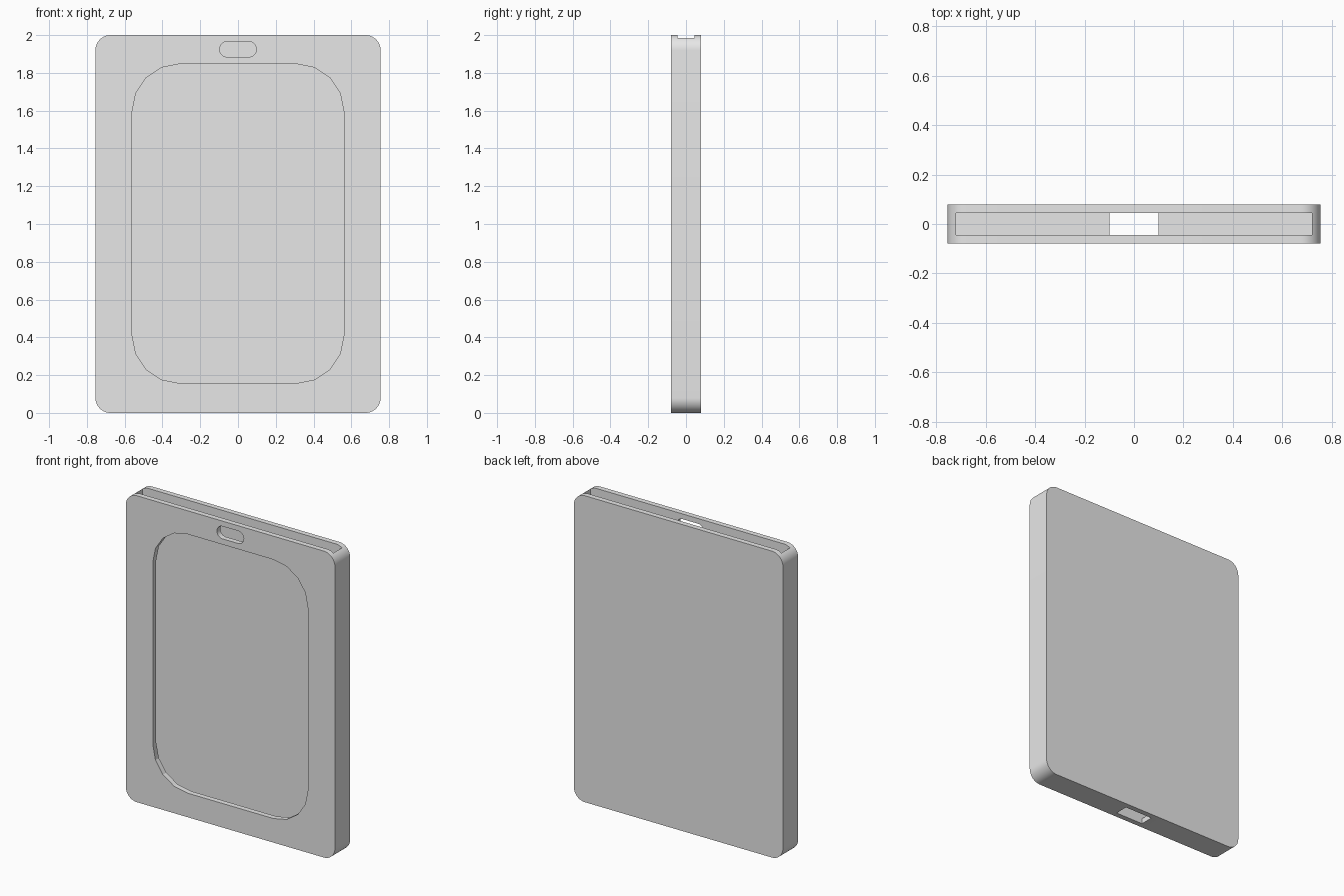
import bpy, bmesh, math

cube = bpy.data.objects.get("Cube")
if cube:
    bpy.data.objects.remove(cube, do_unlink=True)

HALF_W, HALF_D, HEIGHT, WALL = 0.755, 0.079, 2.0, 0.035
IN_W, IN_D = HALF_W - WALL, HALF_D - WALL

grey = bpy.data.materials.new("plain_grey")
grey.use_nodes = True
grey.diffuse_color = (0.8, 0.8, 0.8, 1)
grey.node_tree.nodes["Principled BSDF"].inputs["Base Color"].default_value = (0.8, 0.8, 0.8, 1)


def rounded_rect(half_w, z0, z1, radius, segments):
    """Counter-clockwise outline in x and z."""
    points = []
    corners = [(1, z1 - radius), (-1, z1 - radius), (-1, z0 + radius), (1, z0 + radius)]
    for i, (side, cz) in enumerate(corners):
        for s in range(segments + 1):
            a = math.pi / 2 * (i + s / segments)
            points.append((side * (half_w - radius) + radius * math.cos(a),
                           cz + radius * math.sin(a)))
    return points


def prism(name, outline, y0, y1):
    """Extrude an x-z outline along y."""
    bm = bmesh.new()
    face = bm.faces.new([bm.verts.new((x, y0, z)) for x, z in outline])
    extruded = bmesh.ops.extrude_face_region(bm, geom=[face])["geom"]
    bmesh.ops.translate(bm, vec=(0, y1 - y0, 0),
                        verts=[v for v in extruded if isinstance(v, bmesh.types.BMVert)])
    bmesh.ops.remove_doubles(bm, verts=bm.verts, dist=1e-5)
    bmesh.ops.recalc_face_normals(bm, faces=bm.faces)
    mesh = bpy.data.meshes.new(name)
    bm.to_mesh(mesh)
    bm.free()
    mesh.materials.append(grey)
    obj = bpy.data.objects.new(name, mesh)
    bpy.context.collection.objects.link(obj)
    return obj


# Outer shell
holder = prism("card_holder", rounded_rect(HALF_W, 0, HEIGHT, 0.08, 12), -HALF_D, HALF_D)

# Card pocket open at the top, with a push-out hole through the floor
half = [(0.1, -0.1), (0.1, WALL), (IN_W, WALL), (IN_W, HEIGHT + 0.1)]
pocket = prism("pocket_cutter", half + [(-x, z) for x, z in reversed(half)], -IN_D, IN_D)

# Front window and lanyard slot, cut through the front wall only
window = prism("window_cutter", rounded_rect(0.56, 0.157, 1.847, 0.25, 4), -0.2, 0)
slot = prism("slot_cutter", rounded_rect(0.097, 1.884, 1.966, 0.0405, 8), -0.2, 0)

cutters = [pocket, window, slot]
for cutter in cutters:
    cutter.hide_render = True
    mod = holder.modifiers.new(cutter.name, "BOOLEAN")
    mod.operation = "DIFFERENCE"
    mod.solver = "EXACT"
    mod.object = cutter

# Bake the cuts and drop the cutters
bpy.context.view_layer.update()
depsgraph = bpy.context.evaluated_depsgraph_get()
result = bpy.data.meshes.new_from_object(holder.evaluated_get(depsgraph))
holder.modifiers.clear()
holder.data = result
for cutter in cutters:
    bpy.data.objects.remove(cutter, do_unlink=True)

# Smooth outer corners, crisp rims
bpy.ops.object.select_all(action="DESELECT")
holder.select_set(True)
bpy.context.view_layer.objects.active = holder
bpy.ops.object.shade_smooth_by_angle(angle=math.radians(20))
